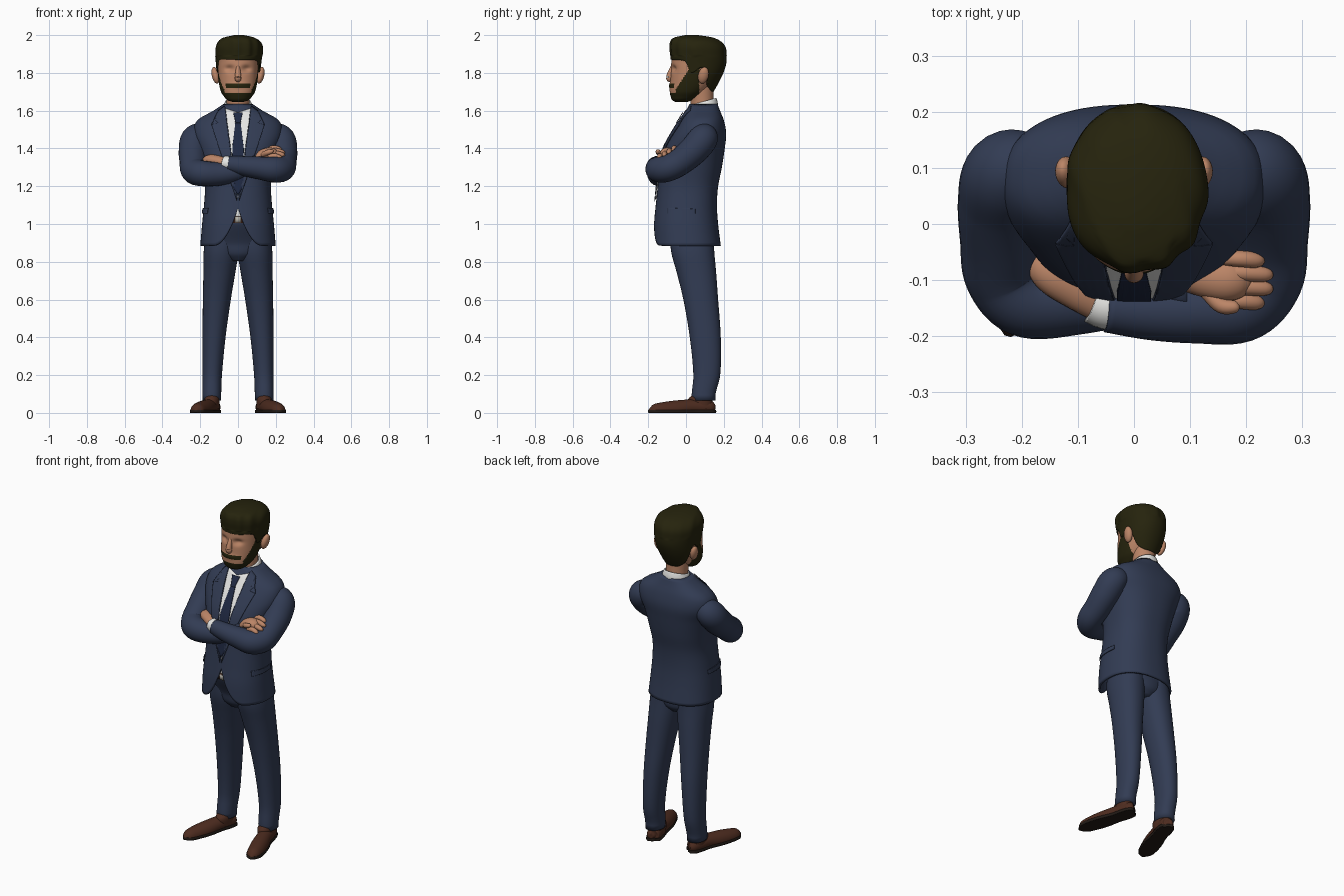
import bpy, bmesh, math
from mathutils import Vector
from mathutils.bvhtree import BVHTree


def material(name, r, g, b):
    m = bpy.data.materials.new(name)
    m.diffuse_color = (r, g, b, 1)
    return m


NAVY = material("navy cloth", .032, .045, .088)
TIE = material("dark navy", .014, .022, .055)
SKIN = material("skin", .50, .235, .135)
HAIR = material("dark hair", .019, .017, .004)
WHITE = material("white shirt", .80, .80, .78)
LEATHER = material("brown leather", .075, .025, .014)
SOLE = material("dark sole", .016, .011, .008)
METAL = material("buckle metal", .45, .43, .38)


def interp(rows, t):
    """Smooth Hermite interpolation of rows keyed by their first value."""
    t = min(max(t, rows[0][0]), rows[-1][0])
    k = max(i for i in range(len(rows) - 1) if rows[i][0] <= t)
    a, b = rows[k], rows[k + 1]
    p, q = rows[max(k - 1, 0)], rows[min(k + 2, len(rows) - 1)]
    h = b[0] - a[0]
    u = (t - a[0]) / h
    out = []
    for c in range(1, len(a)):
        ma = (b[c] - p[c]) / (b[0] - p[0]) * h
        mb = (q[c] - a[c]) / (q[0] - a[0]) * h
        out.append((2*u**3 - 3*u**2 + 1) * a[c] + (u**3 - 2*u**2 + u) * ma
                   + (3*u**2 - 2*u**3) * b[c] + (u**3 - u**2) * mb)
    return out


def finish(name, bm, *mats):
    bmesh.ops.recalc_face_normals(bm, faces=bm.faces[:])
    for f in bm.faces:
        f.smooth = True
    me = bpy.data.meshes.new(name)
    bm.to_mesh(me)
    ob = bpy.data.objects.new(name, me)
    bpy.context.collection.objects.link(ob)
    for m in mats:
        me.materials.append(m)
    return ob


def skin_rings(rings, caps=True):
    bm = bmesh.new()
    vs = [[bm.verts.new(p) for p in r] for r in rings]
    n = len(vs[0])
    for a, b in zip(vs, vs[1:]):
        for j in range(n):
            bm.faces.new((a[j], a[(j+1) % n], b[(j+1) % n], b[j]))
    if caps:
        for r in (vs[0], vs[-1]):
            c = bm.verts.new(sum((v.co for v in r), Vector()) / n)
            for j in range(n):
                bm.faces.new((r[j], r[(j+1) % n], c))
    return bm


def loft(rows, n=48, m=30, p=1, bottom=None, caps=True, side=1):
    """Upright loft, rows are (z, centre x, centre y, radius x, radius y)."""
    rings = []
    for i in range(m + 1):
        ring = []
        for j in range(n):
            a = 2 * math.pi * j / n
            c, s = math.cos(a), math.sin(a)
            z0 = bottom(c, s) if bottom else rows[0][0]
            z = z0 + (rows[-1][0] - z0) * i / m
            cx, cy, rx, ry = interp(rows, z)
            ring.append(Vector((side * (cx + rx * math.copysign(abs(c)**p, c)),
                                cy + ry * math.copysign(abs(s)**p, s), z)))
        rings.append(ring)
    return skin_rings(rings, caps)


def tube(pts, n=24, m=36, flat=1, side=1, zmin=None, zmax=None):
    """Round tube through points (x, y, z, radius)."""
    rows = [(i, *p) for i, p in enumerate(pts)]
    top, rings = len(pts) - 1, []
    for i in range(m + 1):
        t = top * i / m
        x, y, z, r = interp(rows, t)
        d = Vector(interp(rows, t + .02)[:3]) - Vector(interp(rows, t - .02)[:3])
        u = d.cross(Vector((0, 0, 1))).normalized()
        w = u.cross(d).normalized()
        ring = []
        for j in range(n):
            a = 2 * math.pi * j / n
            v = Vector((x, y, z)) + u * r * math.cos(a) + w * r * flat * math.sin(a)
            v.x *= side
            v.z = v.z if zmin is None else max(v.z, zmin)
            v.z = v.z if zmax is None else min(v.z, zmax)
            ring.append(v)
        rings.append(ring)
    return skin_rings(rings)


# Jacket body, with the front edges cut away below the button
def hem(c, s):
    x = .195 * abs(c)**.85
    return .885 + (.2 * (1 - x / .13)**2 if s < 0 and x < .13 else 0)


bm = loft([(.88, 0, .007, .2, .178), (1.0, 0, 0, .19, .17), (1.1, 0, .002, .18, .162),
           (1.2, 0, .01, .175, .16), (1.3, 0, .025, .188, .165), (1.4, 0, .045, .21, .16),
           (1.48, 0, .07, .235, .143), (1.55, 0, .085, .215, .115), (1.6, 0, .09, .13, .09),
           (1.635, 0, .093, .078, .074)], n=96, m=44, p=.85, bottom=hem, caps=False)
jacket = finish("jacket_body", bm, NAVY)
body = BVHTree.FromBMesh(bm)
mod = jacket.modifiers.new("cloth thickness", 'SOLIDIFY')
mod.thickness, mod.offset = .012, -1


# Thin plates laid on the jacket: outline is (x, z) from the front or (y, z) from a side
def plate(name, outline, mat, lift, side=1, lateral=False):
    bm = bmesh.new()
    bm.faces.new([bm.verts.new((a * side, 0, z)) if not lateral
                  else bm.verts.new((0, a, z)) for a, z in outline])
    bmesh.ops.triangulate(bm, faces=bm.faces[:])
    for _ in range(4):
        bmesh.ops.subdivide_edges(bm, edges=bm.edges[:], cuts=1, use_grid_fill=True)
    d = Vector((-side, 0, 0)) if lateral else Vector((0, 1, 0))
    for v in bm.verts:
        start = v.co - d
        hit = body.ray_cast(start, d)[0] or body.find_nearest(v.co)[0]
        v.co = hit - d * lift
    ob = finish(name, bm, mat)
    mod = ob.modifiers.new("plate thickness", 'SOLIDIFY')
    mod.thickness, mod.offset = .004, 0


plate("shirt_front", [(-.078, 1.615), (0, 1.59), (.078, 1.615), (.045, 1.40), (0, 1.13), (-.045, 1.40)], WHITE, .003)
plate("tie", [(-.014, 1.54), (.014, 1.54), (.03, 1.40), (.03, 1.2), (0, 1.15), (-.03, 1.2), (-.03, 1.40)], TIE, .008)
plate("tie_knot", [(-.025, 1.59), (.025, 1.59), (.013, 1.535), (-.013, 1.535)], TIE, .012)
for s in (1, -1):
    plate("lapel", [(.07, 1.625), (.105, 1.60), (.12, 1.55), (.105, 1.535), (.14, 1.525),
                    (.10, 1.40), (.005, 1.12), (.04, 1.40)], NAVY, .008, s)
    plate("pocket_flap", [(-.1, 1.085), (.05, 1.08), (.05, 1.055), (-.1, 1.055)], NAVY, .005, s, True)

# Sleeves, cuff, hands and fingers of the folded arms
shoulder = [(.17, .10, 1.475, .06), (.222, .09, 1.45, .078), (.236, .04, 1.39, .078), (.238, -.03, 1.33, .072)]
finish("left_sleeve", tube(shoulder + [(.232, -.095, 1.295, .07), (.19, -.143, 1.288, .068),
       (.11, -.153, 1.297, .06), (.03, -.155, 1.307, .052), (-.05, -.15, 1.318, .043)], m=60), NAVY)
finish("right_sleeve", tube(shoulder + [(.232, -.09, 1.283, .07), (.19, -.135, 1.268, .068),
       (.1, -.135, 1.265, .062), (0, -.125, 1.28, .052), (-.1, -.105, 1.33, .042)], m=60, side=-1), NAVY)
finish("shirt_cuff", tube([(-.035, -.152, 1.317, .039), (-.055, -.147, 1.32, .039), (-.075, -.14, 1.323, .037)]), WHITE)
finish("left_hand", tube([(-.06, -.145, 1.322, .03), (-.10, -.12, 1.333, .034), (-.14, -.092, 1.338, .037),
                          (-.165, -.07, 1.335, .03), (-.178, -.055, 1.33, .008)], flat=.8), SKIN)
finish("right_hand", tube([(.09, -.095, 1.335, .025), (.125, -.095, 1.362, .036), (.165, -.098, 1.373, .04),
                           (.195, -.10, 1.37, .03), (.21, -.10, 1.365, .008)], flat=.8), SKIN)
for i in range(4):
    y, z, e = -.062 - .025 * i, 1.402 - .014 * i, .238 + (.008 if i in (1, 2) else -.006)
    finish("right_finger", tube([(.16, y, z - .008, .012), (.19, y, z, .0145), (e - .012, y - .003, z - .008, .013),
                                 (e, y - .004, z - .016, .003)], n=12, m=14), SKIN)
finish("right_thumb", tube([(.13, -.12, 1.365, .014), (.155, -.145, 1.378, .014), (.18, -.148, 1.385, .011),
                            (.188, -.148, 1.385, .003)], n=12, m=14), SKIN)

# Trousers, belt and the bit of shirt above it
finish("trouser_hips", loft([(.805, 0, .035, .06, .08), (.84, 0, .035, .13, .108), (.9, 0, .03, .172, .118),
                             (1.0, 0, .005, .168, .143), (1.03, 0, .005, .166, .145)]), NAVY)
finish("belt", loft([(1.005, 0, .004, .17, .149), (1.04, 0, .004, .168, .150)], m=3), LEATHER)
finish("shirt_waist", loft([(1.03, 0, .005, .162, .145), (1.12, 0, .005, .16, .142)], m=4), WHITE)
bm = bmesh.new()
bmesh.ops.create_cube(bm, size=1)
for v in bm.verts:
    v.co = (v.co.x * .032, v.co.y * .008 - .148, v.co.z * .03 + 1.023)
finish("belt_buckle", bm, METAL)

for s in (1, -1):
    finish("trouser_leg", loft([(.065, .139, .093, .05, .063), (.1, .139, .093, .05, .063), (.2, .137, .11, .052, .071),
           (.4, .127, .102, .061, .082), (.6, .112, .078, .074, .092), (.75, .098, .054, .085, .105),
           (.85, .09, .036, .092, .114), (.95, .085, .03, .085, .115)], p=.92, side=s), NAVY)
    finish("shoe_upper", tube([(.122, .145, .03, .01), (.128, .135, .03, .034), (.137, .095, .03, .042),
           (.155, .03, .03, .042), (.18, -.05, .018, .048), (.203, -.12, .012, .045),
           (.217, -.17, .012, .034), (.224, -.197, .012, .006)], n=32, side=s, zmin=.012), LEATHER)
    finish("shoe_ankle", loft([(.02, .139, .08, .042, .06), (.07, .139, .075, .042, .065), (.1, .139, .09, .038, .05)],
                              m=10, side=s), LEATHER)
    finish("shoe_sole", tube([(.121, .149, .008, .01), (.128, .137, .008, .037), (.137, .095, .008, .045),
           (.155, .03, .008, .043), (.18, -.05, .008, .051), (.203, -.12, .008, .048),
           (.217, -.17, .008, .037), (.225, -.2, .008, .006)], n=32, side=s, zmin=0, zmax=.016), SOLE)

# Neck and shirt collar, the collar rising to the back
finish("neck", loft([(1.56, 0, .09, .062, .062), (1.65, 0, .085, .061, .062), (1.76, 0, .075, .066, .07)]), SKIN)
bm = loft([(1.575, 0, .088, .086, .083), (1.62, 0, .09, .078, .078), (1.648, 0, .09, .068, .071)], m=10, caps=False)
for v in bm.verts:
    v.co.z += (v.co.y - .09) * .28
ob = finish("shirt_collar", bm, WHITE)
mod = ob.modifiers.new("collar thickness", 'SOLIDIFY')
mod.thickness, mod.offset = .008, -1

# Head with eye sockets; beard and moustache coloured by position
bm = loft([(1.645, 0, -.025, .025, .03), (1.655, 0, -.02, .055, .052), (1.675, 0, -.005, .074, .076),
           (1.70, 0, .008, .09, .094), (1.75, 0, .03, .102, .113), (1.80, 0, .045, .107, .125),
           (1.85, 0, .052, .109, .13), (1.9, 0, .057, .108, .127), (1.95, 0, .06, .085, .1),
           (1.975, 0, .06, .04, .05)], n=120, m=80, p=.9)
for v in bm.verts:
    x, y, z = v.co
    if y < 0:
        v.co.y += .016 * math.exp(-((abs(x) - .045) / .024)**2 - ((z - 1.822) / .017)**2)
        v.co.y -= .006 * math.exp(-(x / .045)**2 - ((z - 1.733) / .014)**2)
for f in bm.faces:
    x, y, z = f.calc_center_median()
    chin = z < 1.695
    cheek = z < 1.72 + (y + .05) * 1.5 and y > -.055
    moustache = abs(x) < .065 and 1.72 < z < 1.743 and y < 0
    f.material_index = int((chin or cheek or moustache) and y < .07)
finish("head", bm, SKIN, HAIR)
finish("nose", tube([(0, -.066, 1.845, .008), (0, -.08, 1.81, .013), (0, -.088, 1.78, .017),
                     (0, -.084, 1.765, .016), (0, -.072, 1.755, .006)], m=20), SKIN)
for s in (1, -1):
    bm = bmesh.new()
    bmesh.ops.create_uvsphere(bm, u_segments=20, v_segments=14, radius=1)
    for v in bm.verts:
        v.co = (s * (.119 + .02 * v.co.x + .008 * v.co.z), .092 + .028 * v.co.y + .006 * v.co.z, 1.787 + .044 * v.co.z)
    finish("ear", bm, SKIN)

# Hair shell following the hairline, with soft combed waves
hairline = [(-1, 1.872), (-.65, 1.872), (-.45, 1.86), (-.3, 1.805), (-.1, 1.81), (.05, 1.83), (.25, 1.82),
            (.5, 1.735), (.8, 1.705), (1, 1.70)]
bm = loft([(1.69, 0, .07, .07, .07), (1.75, 0, .062, .1, .112), (1.8, .002, .065, .114, .133),
           (1.85, .003, .067, .12, .146), (1.9, .004, .065, .125, .148), (1.94, .005, .06, .124, .146),
           (1.97, .006, .05, .108, .13), (1.988, .006, .04, .078, .1), (2.0, .006, .03, .025, .035)],
          n=96, m=44, p=.95, bottom=lambda c, s: interp(hairline, s)[0])
for v in bm.verts:
    if 1.89 < v.co.z < 1.985:
        wave = .0025 * math.sin(v.co.x * 90 + v.co.y * 45)
        v.co.x += wave * math.copysign(1, v.co.x)
        v.co.y -= wave
finish("hair", bm, HAIR)
